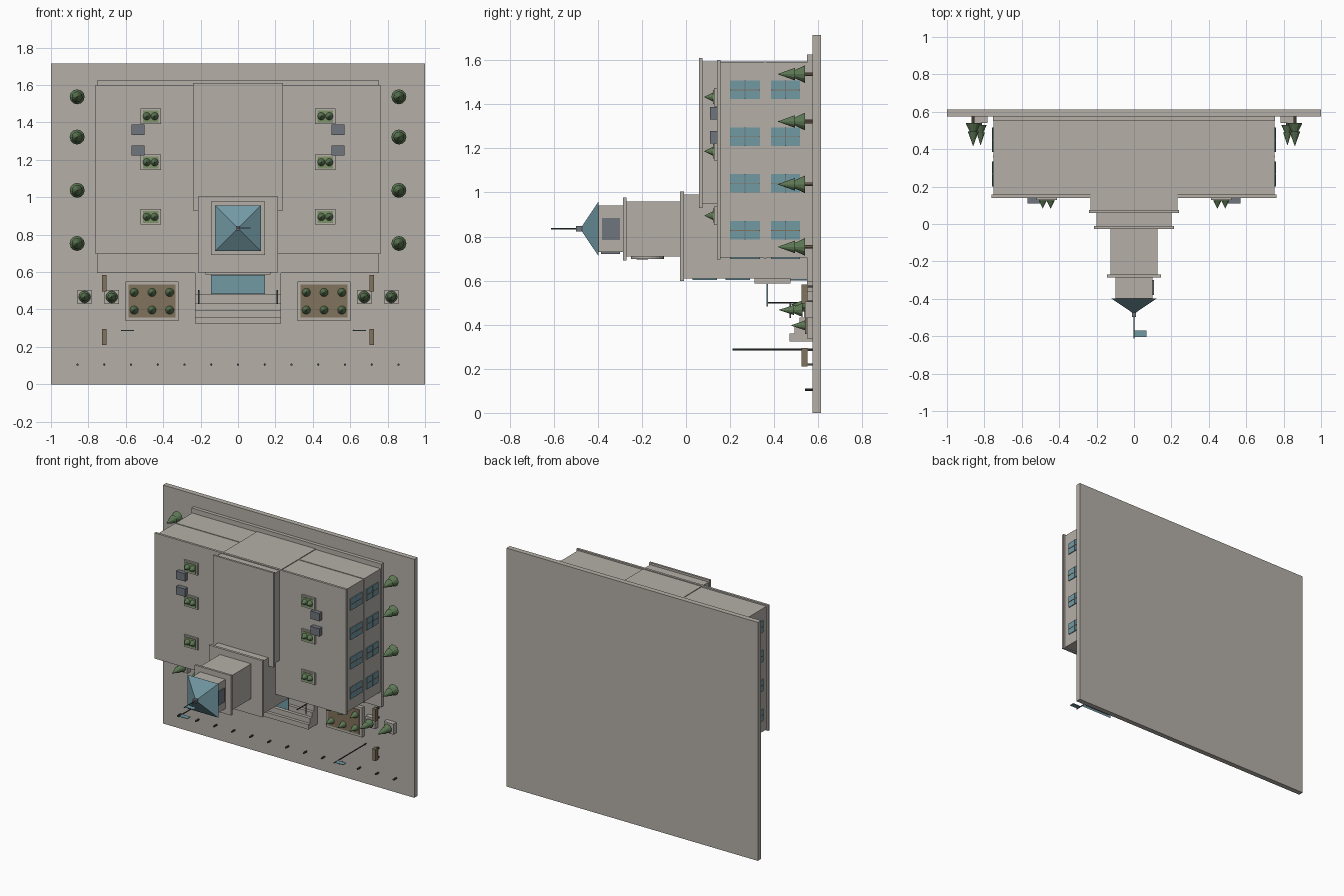
import bpy, bmesh, math
from mathutils import Matrix, Vector

cube = bpy.data.objects.get("Cube")
if cube:
    bpy.data.objects.remove(cube, do_unlink=True)


def material(name, rgb):
    m = bpy.data.materials.new(name)
    m.use_nodes = True
    m.diffuse_color = (*rgb, 1)
    m.node_tree.nodes["Principled BSDF"].inputs["Base Color"].default_value = (*rgb, 1)
    return m


STONE = material("warm grey stone", (.46, .43, .39))
GLASS = material("teal glass", (.17, .32, .37))
LEAF = material("dark green leaf", (.11, .19, .09))
BED = material("pale green bed", (.2, .29, .14))
SOIL = material("brown earth", (.22, .17, .11))
SLATE = material("slate grey", (.16, .18, .21))
DARK = material("dark metal", (.05, .06, .06))


def finish(name, bm, mat):
    me = bpy.data.meshes.new(name)
    bm.to_mesh(me)
    bm.free()
    me.materials.append(mat)
    ob = bpy.data.objects.new(name, me)
    bpy.context.collection.objects.link(ob)
    return ob


def box(name, x, y, z, mat=STONE):
    """Block from its extents along each axis."""
    bm = bmesh.new()
    size = [b - a for a, b in (x, y, z)]
    mid = Vector([(a + b) / 2 for a, b in (x, y, z)])
    bmesh.ops.create_cube(bm, size=1, matrix=Matrix.Translation(mid) @ Matrix.Diagonal((*size, 1)))
    return finish(name, bm, mat)


def slab(name, half, y, z, mat=STONE):
    return box(name, (-half, half), y, z, mat)


def cone(name, x, z, base, tip, r, mat, sides=12, r2=0, turn=0):
    """Tapered solid whose axis runs forwards, from y = base to y = tip."""
    bm = bmesh.new()
    place = (Matrix.Translation((x, (base + tip) / 2, z)) @ Matrix.Rotation(math.pi / 2, 4, 'X')
             @ Matrix.Rotation(turn, 4, 'Z'))
    bmesh.ops.create_cone(bm, cap_ends=True, segments=sides, radius1=r, radius2=r2,
                          depth=abs(base - tip), matrix=place)
    return finish(name, bm, mat)


def tree(name, x, z, ground, r=.04, tall=.16):
    cone(name + "_trunk", x, z, ground, ground - tall * .3, r * .2, SOIL, 8, r * .2)
    cone(name + "_lower", x, z, ground - tall * .22, ground - tall * .75, r, LEAF)
    cone(name + "_upper", x, z, ground - tall * .5, ground - tall, r * .72, LEAF)


def flag(name, x, z, base, tip):
    cone(name + "_pole", x, z, base, tip, .004, DARK, 8, .004)
    box(name + "_cloth", (x, x + .067), (tip + .008, tip + .043), (z - .002, z + .002), GLASS)


# ground and main building masses
G = .575
slab("ground_slab", 1, (G, .612), (0, 1.715))
slab("plinth", .755, (.55, G), (.595, 1.625))
slab("main_body", .75, (.155, .56), (.705, 1.59))
slab("main_cornice", .763, (.14, .157), (.697, 1.6))
slab("floor_band", .754, (.355, .365), (.7, 1.594))
slab("central_block", .233, (.07, .56), (.95, 1.595))
slab("central_cornice", .24, (.06, .075), (.93, 1.61))

# entrance tower in stages
slab("tower_base", .2, (-.012, .56), (.61, .99))
slab("tower_base_cap", .213, (-.028, -.01), (.598, 1.005))
slab("tower_shaft", .125, (-.272, -.02), (.71, .96))
slab("tower_shaft_cap", .145, (-.286, -.27), (.692, .978))
slab("belfry", .1, (-.4, -.28), (.73, .94))
cone("tower_roof", 0, .835, -.398, -.48, .122 * math.sqrt(2), GLASS, 4, 0, math.pi / 4)
box("finial", (-.012, .012), (-.498, -.472), (.823, .847), SLATE)
flag("tower_flag", 0, .835, -.49, -.612)

# clock on the shaft, openings on the belfry
dial = Matrix.Translation((0, -.175, .706))
bm = bmesh.new()
bmesh.ops.create_cone(bm, cap_ends=True, segments=24, radius1=.075, radius2=.075, depth=.014, matrix=dial)
finish("clock_face", bm, STONE)
box("clock_long_hand", (-.003, .003), (-.225, -.175), (.697, .7), DARK)
box("clock_short_hand", (0, .035), (-.178, -.172), (.697, .7), DARK)
slab("belfry_front_opening", .05, (-.385, -.3), (.722, .731), SLATE)
box("belfry_side_opening", (.099, .106), (-.38, -.3), (.785, .885), SLATE)

# entrance door, canopy and steps
slab("entrance_lintel", .175, (.31, .475), (.588, .61))
slab("entrance_door", .12, (.37, .55), (.6, .608), GLASS)
slab("canopy_glass", .145, (.365, .371), (.482, .585), GLASS)
slab("top_landing", .23, (.55, G), (.48, .6))
for i, (z0, z1) in enumerate(((.325, .36), (.36, .397), (.397, .432), (.432, .48))):
    slab("step", .23, (.47 + i * .022, G), (z0, z1))
for s in (-1, 1):
    cone("canopy_post", s * .21, .5, G, .37, .004, DARK, 8, .004)
    box("handrail", (s * .21 - .003, s * .21 + .003), (.47, .476), (.43, .5), DARK)

# windows: rows on the building sides, front wings and tower base
rows = ((.2, .335), (.385, .517))
for s in (-1, 1):
    for y0, y1 in rows:
        ym = (y0 + y1) / 2
        for z in (.828, 1.042, 1.253, 1.465):
            a, b = sorted((s * .749, s * .756))
            box("side_window", (a, b), (y0, y1), (z - .042, z + .042), GLASS)
            a, b = sorted((s * .755, s * .758))
            box("side_mullion", (a, b), (ym - .002, ym + .002), (z - .042, z + .042), SLATE)
            box("side_transom", (a, b), (y0, y1), (z - .002, z + .002), SOIL)
        for x in (.31, .46, .61):
            c = s * x
            box("front_window", (c - .045, c + .045), (y0, y1), (.699, .706), GLASS)
    for y0, y1 in ((.03, .14), (.18, .29)):
        box("tower_window", (s * .1 - .045, s * .1 + .045), (y0, y1), (.604, .611), GLASS)

# mirrored planting and furniture
for s in (-1, 1):
    # tall trees beside the building
    for z in (.753, 1.037, 1.322, 1.537):
        tree("garden_tree", s * .86, z, G)

    # roof garden beds and cooling units
    for z in (.895, 1.187, 1.433):
        c = s * .467
        box("roof_planter", (c - .054, c + .054), (.128, .142), (z - .042, z + .042))
        box("roof_bed", (c - .042, c + .042), (.123, .13), (z - .032, z + .032), BED)
        for d in (-.021, .021):
            cone("roof_shrub", c + d, z, .124, .082, .021, LEAF)
    for z in (1.25, 1.36):
        c = s * .535
        box("cooling_unit", (c - .035, c + .035), (.11, .142), (z - .028, z + .028), SLATE)

    # flower beds with shrubs
    c = s * .46
    box("flower_bed", (c - .142, c + .142), (.548, G), (.338, .55))
    box("flower_bed_soil", (c - .125, c + .125), (.541, .549), (.357, .533), SOIL)
    for dx in (-.095, 0, .095):
        for z in (.397, .491):
            cone("bed_shrub", c + dx, z, .542, .475, .023, LEAF)

    # potted trees
    for x in (.675, .82):
        c = s * x
        box("tree_pot", (c - .038, c + .038), (.54, G), (.43, .505))
        tree("potted_tree", c, .467, .56, .032, .14)

    # benches
    for z0, z1 in ((.21, .295), (.495, .583)):
        c = s * .715
        box("bench_seat", (c - .013, c + .013), (.523, .552), (z0, z1), SOIL)
        for z in (z0 + .01, z1 - .01):
            box("bench_leg", (c - .009, c + .009), (.55, G), (z - .004, z + .004), DARK)

# forecourt flags and bollards
for x in (-.623, .617):
    flag("forecourt_flag", x, .288, G, .21)
for i in range(13):
    cone("bollard", (i - 6) * .143, .105, G, .54, .006, DARK, 8, .006)
